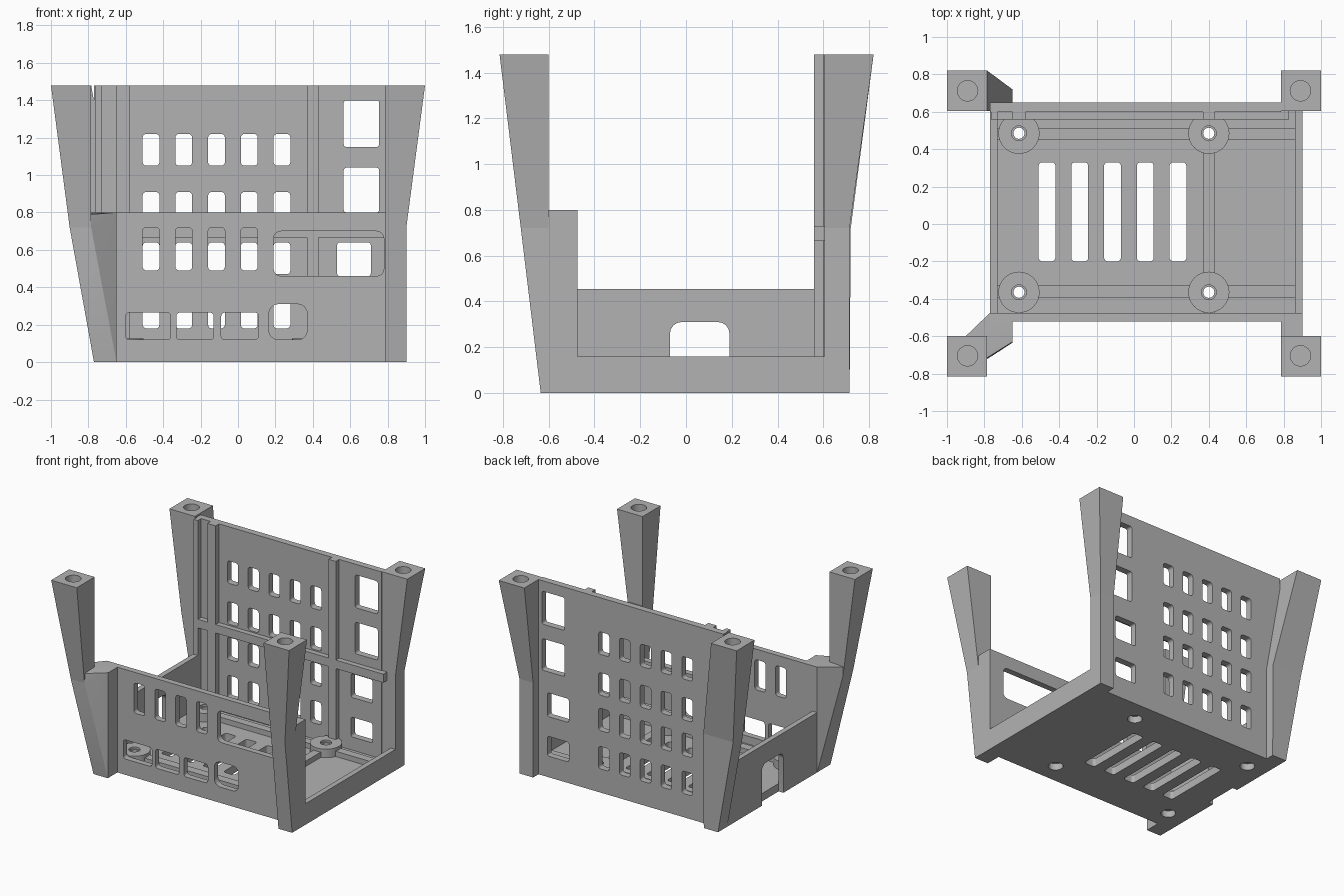
import bpy, bmesh, math
from mathutils import Vector

cube = bpy.data.objects.get("Cube")
if cube:
    bpy.data.objects.remove(cube, do_unlink=True)

grey = bpy.data.materials.new("plain_grey")
grey.use_nodes = True
colour = (0.45, 0.45, 0.45, 1)
grey.diffuse_color = colour
grey.node_tree.nodes["Principled BSDF"].inputs["Base Color"].default_value = colour


def finish(bm, name):
    bmesh.ops.recalc_face_normals(bm, faces=bm.faces)
    mesh = bpy.data.meshes.new(name)
    bm.to_mesh(mesh)
    bm.free()
    mesh.materials.append(grey)
    ob = bpy.data.objects.new(name, mesh)
    bpy.context.collection.objects.link(ob)
    return ob


def box(name, x, y, z):
    bm = bmesh.new()
    bmesh.ops.create_cube(bm, size=1)
    for v in bm.verts:
        v.co = [r[0] if c < 0 else r[1] for c, r in zip(v.co, (x, y, z))]
    return finish(bm, name)


def hull(name, points):
    bm = bmesh.new()
    for p in points:
        bm.verts.new(p)
    bmesh.ops.convex_hull(bm, input=bm.verts)
    bmesh.ops.dissolve_limit(bm, angle_limit=0.01, verts=bm.verts, edges=bm.edges)
    return finish(bm, name)


def rect(x, y, z):
    return [(a, b, z) for a in x for b in y]


def add_slot(bm, u, v, depth, axis, r):
    """Rounded rectangle pushed along one axis."""
    loop = []
    corners = [(u[1], v[1]), (u[0], v[1]), (u[0], v[0]), (u[1], v[0])]
    for i, (cu, cv) in enumerate(corners):
        su, sv = (1, -1, -1, 1)[i], (1, 1, -1, -1)[i]
        for k in range(5):
            a = math.pi / 2 * (i + k / 4)
            loop.append((cu - su * r + r * math.cos(a), cv - sv * r + r * math.sin(a)))
    verts = []
    for p in loop:
        co = list(p)
        co.insert(axis, depth[0])
        verts.append(bm.verts.new(co))
    face = bm.faces.new(verts)
    out = bmesh.ops.extrude_face_region(bm, geom=[face])
    shift = Vector((0, 0, 0))
    shift[axis] = depth[1] - depth[0]
    moved = [g for g in out["geom"] if isinstance(g, bmesh.types.BMVert)]
    bmesh.ops.translate(bm, vec=shift, verts=moved)


def add_bore(bm, x, y, z, r):
    add_slot(bm, (x - r, x + r), (y - r, y + r), z, 2, r * 0.999)


def cut(ob, bm):
    tool = finish(bm, "cutter")
    tool.hide_render = True
    mod = ob.modifiers.new("holes", "BOOLEAN")
    mod.operation, mod.solver, mod.object = "DIFFERENCE", "EXACT", tool
    bpy.context.view_layer.objects.active = ob
    bpy.ops.object.modifier_apply(modifier=mod.name)
    bpy.data.objects.remove(tool, do_unlink=True)


H = 1.48
columns = [(-0.51 + 0.175 * i, -0.42 + 0.175 * i) for i in range(5)]
bosses = [(x, y) for x in (-0.615, 0.40) for y in (-0.365, 0.485)]

# Floor plate with vent slots and screw recesses
floor = box("floor", (-0.77, 0.90), (-0.52, 0.65), (0, 0.06))
bm = bmesh.new()
for c in columns:
    add_slot(bm, c, (-0.2, 0.33), (-0.1, 0.2), 2, 0.02)
for x, y in bosses:
    add_bore(bm, x, y, (-0.1, 0.2), 0.052)
add_slot(bm, (-0.9, -0.73), (-0.07, 0.19), (-0.1, 0.2), 2, 0.001)
cut(floor, bm)

# Floor ribs and open-side lip
for i, y in enumerate(((-0.395, -0.33), (0.45, 0.51))):
    rib = box("floor_rib_%d" % i, (-0.73, 0.86), y, (0.05, 0.10))
    bm = bmesh.new()
    for bx, by in bosses:
        add_bore(bm, bx, by, (-0.1, 0.2), 0.06)
    cut(rib, bm)
cross = box("floor_cross_rib", (0.37, 0.43), (-0.475, 0.60), (0.05, 0.10))
bm = bmesh.new()
for bx, by in bosses:
    add_bore(bm, bx, by, (-0.1, 0.2), 0.06)
cut(cross, bm)
box("side_lip", (0.86, 0.90), (-0.52, 0.65), (0, 0.16))

# Screw bosses
for i, (x, y) in enumerate(bosses):
    bm = bmesh.new()
    bmesh.ops.create_cone(bm, cap_ends=True, segments=32, radius1=0.11,
                          radius2=0.11, depth=0.075)
    bmesh.ops.translate(bm, vec=(x, y, 0.0875), verts=bm.verts)
    boss = finish(bm, "boss_%d" % i)
    bm = bmesh.new()
    add_bore(bm, x, y, (0.0, 0.2), 0.03)
    cut(boss, bm)
    bm = bmesh.new()
    add_bore(bm, x, y, (0.11, 0.2), 0.04)
    cut(boss, bm)

# Back panel
back = box("back_panel", (-0.77, 0.785), (0.60, 0.65), (0, H))
bm = bmesh.new()
through = (0.5, 0.75)
for c in columns:
    for z in (0.18, 0.47, 0.74, 1.05):
        add_slot(bm, c, (z, z + 0.17), through, 1, 0.02)
for z in ((0.80, 1.04), (1.15, 1.40)):
    add_slot(bm, (0.565, 0.755), z, through, 1, 0.015)
for z in ((0.16, 0.31), (0.46, 0.64)):
    add_slot(bm, (0.53, 0.71), z, through, 1, 0.015)
cut(back, bm)

# Back panel ribs and shelf rail
for i, x in enumerate(((-0.765, -0.73), (-0.65, -0.58), (0.37, 0.43))):
    box("back_rib_%d" % i, x, (0.56, 0.605), (0.05, H))
box("back_rail", (-0.73, 0.83), (0.56, 0.605), (0.665, 0.73))

# Front panel
front = box("front_panel", (-0.65, 0.785), (-0.52, -0.475), (0, 0.80))
bm = bmesh.new()
through = (-0.6, -0.4)
for c in columns[:4]:
    add_slot(bm, c, (0.49, 0.72), through, 1, 0.02)
add_slot(bm, (0.19, 0.78), (0.46, 0.70), through, 1, 0.04)
for x in ((-0.60, -0.36), (-0.33, -0.13), (-0.09, 0.11)):
    add_slot(bm, x, (0.12, 0.265), through, 1, 0.02)
add_slot(bm, (0.165, 0.37), (0.12, 0.31), through, 1, 0.05)
cut(front, bm)

# Low side wall with cable arch
wall = box("side_wall", (-0.77, -0.73), (-0.52, 0.65), (0, 0.455))
bm = bmesh.new()
add_slot(bm, (-0.07, 0.19), (-0.2, 0.31), (-0.9, -0.6), 0, 0.05)
cut(wall, bm)

# Legs: flared top, then a lower part running into the body
right, left = (-1, -0.785), (0.785, 1)
fore, aft = (-0.815, -0.60), (0.605, 0.82)
kink_r, kink_l = (-0.90, -0.785), (0.785, 0.90)
foot_r = (-0.77, -0.65)
mid = 0.72
tops = {
    "front_left": rect(left, fore, H) + rect(kink_l, (-0.722, -0.60), mid),
    "front_right": rect(right, fore, H) + rect(kink_r, (-0.722, -0.60), mid),
    "back_left": rect(left, aft, H) + rect(kink_l, (0.605, 0.715), mid),
    "back_right": rect(right, aft, H) + rect((-0.90, -0.65), (0.605, 0.72), mid),
}
for name, points in tops.items():
    leg = hull(name + "_leg_top", points)
    bm = bmesh.new()
    add_bore(bm, 0.89 if "left" in name else -0.89,
             -0.705 if "front" in name else 0.712, (H - 0.15, H + 0.1), 0.055)
    cut(leg, bm)

hull("front_left_leg_base", rect(kink_l, (-0.722, -0.60), mid)
     + rect(kink_l, (-0.635, -0.60), 0))
box("front_left_block", kink_l, (-0.60, -0.475), (0, 0.80))
hull("front_right_leg_base", rect(kink_r, (-0.715, -0.60), 0.79)
     + rect(foot_r, (-0.48, -0.475), 0.80) + rect((-0.66, -0.65), (-0.63, -0.475), 0.80)
     + rect(kink_r, (-0.722, -0.60), mid) + rect(foot_r, (-0.635, -0.475), 0))
box("back_left_leg_base", kink_l, (0.605, 0.715), (0, mid))
hull("back_right_leg_base", rect((-0.90, -0.65), (0.605, 0.72), mid)
     + rect(foot_r, (0.605, 0.715), 0))

# Soft rounds, crisp corners
bpy.ops.object.select_all(action="DESELECT")
for ob in bpy.context.scene.objects:
    if ob.type == "MESH":
        ob.select_set(True)
        bpy.context.view_layer.objects.active = ob
bpy.ops.object.shade_smooth_by_angle(angle=math.radians(30))
